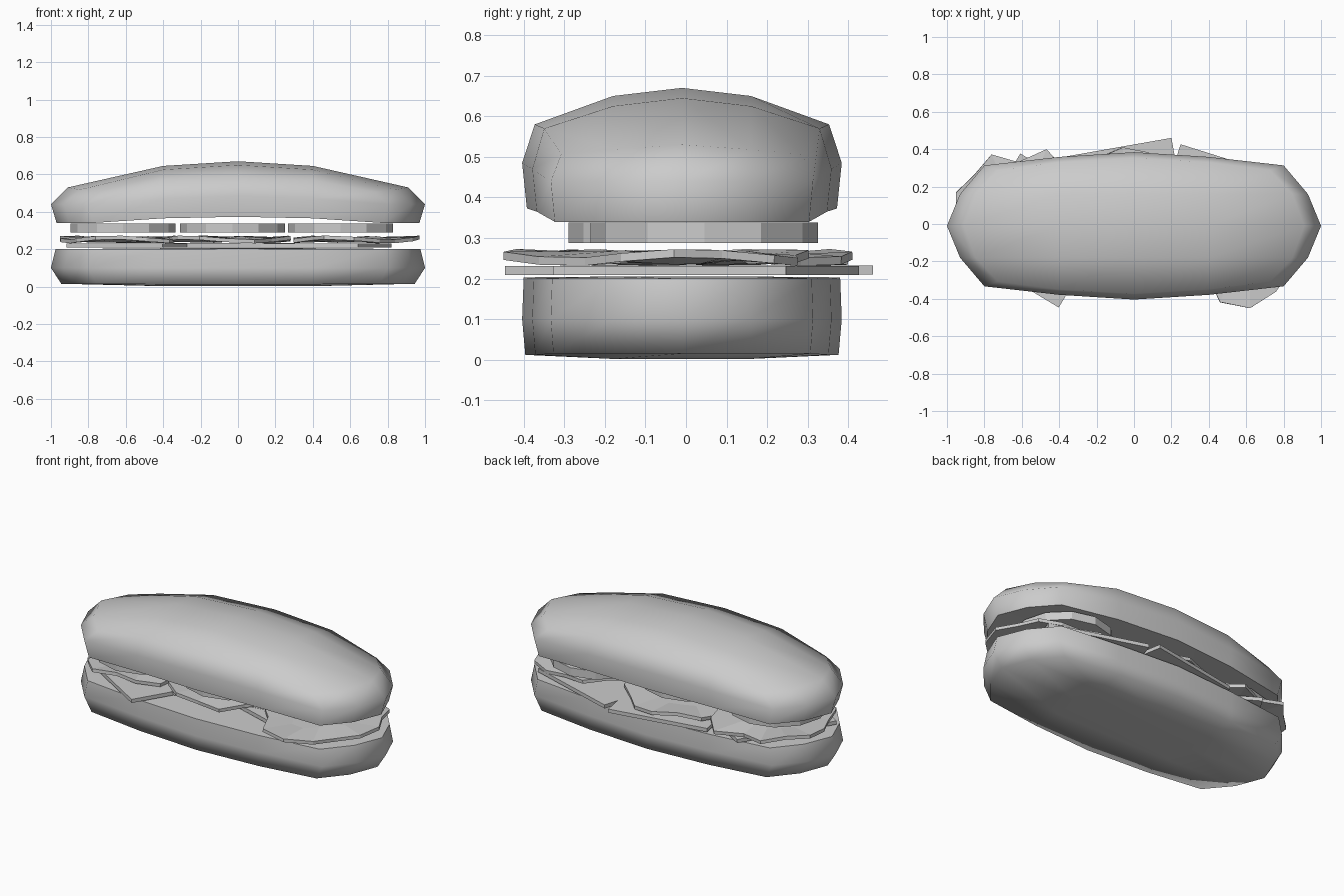
import bpy, bmesh, math
from math import sin, cos, radians

if "Cube" in bpy.data.objects:
    bpy.data.objects.remove(bpy.data.objects["Cube"], do_unlink=True)

grey = bpy.data.materials.new("plain grey")
grey.use_nodes = True
GREY = (0.6, 0.6, 0.6, 1)
grey.diffuse_color = GREY
grey.node_tree.nodes["Principled BSDF"].inputs["Base Color"].default_value = GREY


def add_object(name, bm):
    bmesh.ops.recalc_face_normals(bm, faces=bm.faces[:])
    mesh = bpy.data.meshes.new(name)
    bm.to_mesh(mesh)
    bm.free()
    mesh.materials.append(grey)
    obj = bpy.data.objects.new(name, mesh)
    bpy.context.collection.objects.link(obj)
    return obj


# Bun plan: a five by five grid whose border is the oval outline
END_X = (1.0, 0.93, 0.80)
SIDE_Y = (0.39, 0.365, 0.32)
ORDER = ([(2, j) for j in range(-2, 2)] + [(i, 2) for i in range(2, -2, -1)]
         + [(-2, j) for j in range(2, -2, -1)] + [(i, -2) for i in range(-2, 2)])


def plan(i, j, sx, sy):
    a, b = abs(i), abs(j)
    x = END_X[b] * sx if a == 2 else 0.4 * a
    y = SIDE_Y[a] * sy if b == 2 else 0.17 * b
    return math.copysign(x, i), math.copysign(y, j) - 0.01


def bun(name, rings, cap_low, cap_high, sharp_rim):
    """rings: (x scale, y scale, height function); caps: interior heights."""
    bm = bmesh.new()
    loops = [{k: bm.verts.new((*plan(*k, sx, sy), h(*k))) for k in ORDER}
             for sx, sy, h in rings]
    for low, high in zip(loops, loops[1:]):
        for p, q in zip(ORDER, ORDER[1:] + ORDER[:1]):
            bm.faces.new((low[p], low[q], high[q], high[p]))
    for loop, height in ((loops[0], cap_low), (loops[-1], cap_high)):
        grid = dict(loop)
        for i in (-1, 0, 1):
            for j in (-1, 0, 1):
                grid[i, j] = bm.verts.new((*plan(i, j, 1, 1), height(i, j)))
        for i in range(-2, 2):
            for j in range(-2, 2):
                bm.faces.new((grid[i, j], grid[i + 1, j],
                              grid[i + 1, j + 1], grid[i, j + 1]))
    for f in bm.faces:
        f.smooth = True
    rim = set(loops[sharp_rim].values())
    for e in bm.edges:
        if e.verts[0] in rim and e.verts[1] in rim:
            e.smooth = False
    return add_object(name, bm)


def by_column(end, mid, centre):
    return lambda i, j: (centre, mid, end)[abs(i)]


def crown_edge(i, j):
    return (0.58, 0.57, 0.53 - 0.012 * abs(j))[abs(i)]


def crown(i, j):
    return 0.67 - 0.025 * abs(i) - 0.02 * abs(j)


bun("bottom_bun",
    [(0.945, 0.99, by_column(0.015, 0.012, 0.012)),
     (1.0, 1.01, by_column(0.10, 0.10, 0.10)),
     (0.975, 1.0, by_column(0.20, 0.20, 0.203))],
    lambda i, j: 0.002, lambda i, j: 0.205, -1)
bun("top_bun",
    [(0.97, 0.98, by_column(0.34, 0.365, 0.373)),
     (1.0, 1.01, by_column(0.44, 0.47, 0.485)),
     (0.91, 0.93, crown_edge)],
    by_column(0.34, 0.368, 0.374), crown, 0)


# Cheese: three square slices turned to different angles
def cheese(name, x, y, turn, z):
    bm = bmesh.new()
    bmesh.ops.create_cube(bm, size=1)
    obj = add_object(name, bm)
    obj.location = (x, y, z)
    obj.scale = (0.6, 0.6, 0.022)
    obj.rotation_euler.z = radians(turn)


cheese("cheese_slice_right", -0.505, -0.035, -31, 0.22)
cheese("cheese_slice_middle", -0.043, 0.113, 10, 0.221)
cheese("cheese_slice_left", 0.445, 0.05, -17.5, 0.22)


# Lettuce: ragged, gently waved leaves
def lettuce(name, x, y, radii, phase):
    bm = bmesh.new()
    n = len(radii)

    def ring(scale, wave):
        pts = []
        for k, r in enumerate(radii):
            a = 2 * math.pi * k / n
            z = 0.252 + wave * sin(3 * a + phase)
            pts.append(bm.verts.new((x + r * scale * cos(a), y + r * scale * sin(a), z)))
        return pts

    outer, inner = ring(1, 0.011), ring(0.55, -0.008)
    for k in range(n):
        m = (k + 1) % n
        bm.faces.new((outer[k], outer[m], inner[m], inner[k]))
    bm.faces.new(inner)
    obj = add_object(name, bm)
    solid = obj.modifiers.new("thickness", "SOLIDIFY")
    solid.thickness = 0.02
    solid.offset = 0


lettuce("lettuce_right", -0.62, 0.03,
        (.29, .31, .36, .40, .30, .37, .33, .36, .33, .30, .34, .37, .31, .34, .36, .30), 0.4)
lettuce("lettuce_middle", -0.06, 0.05,
        (.33, .37, .33, .36, .36, .33, .38, .35, .40, .34, .37, .38, .35, .39, .34, .37), 2.0)
lettuce("lettuce_left", 0.62, -0.03,
        (.35, .31, .35, .33, .30, .36, .32, .35, .31, .35, .33, .42, .42, .36, .31, .34), 1.2)

# Tomato: three thick round slices in a row
for name, x, y in (("tomato_right", -0.615, -0.01),
                   ("tomato_middle", -0.03, -0.01),
                   ("tomato_left", 0.548, 0.045)):
    bm = bmesh.new()
    bmesh.ops.create_cone(bm, cap_ends=True, segments=12, radius1=0.28,
                          radius2=0.28, depth=0.05)
    add_object(name, bm).location = (x, y, 0.313)
